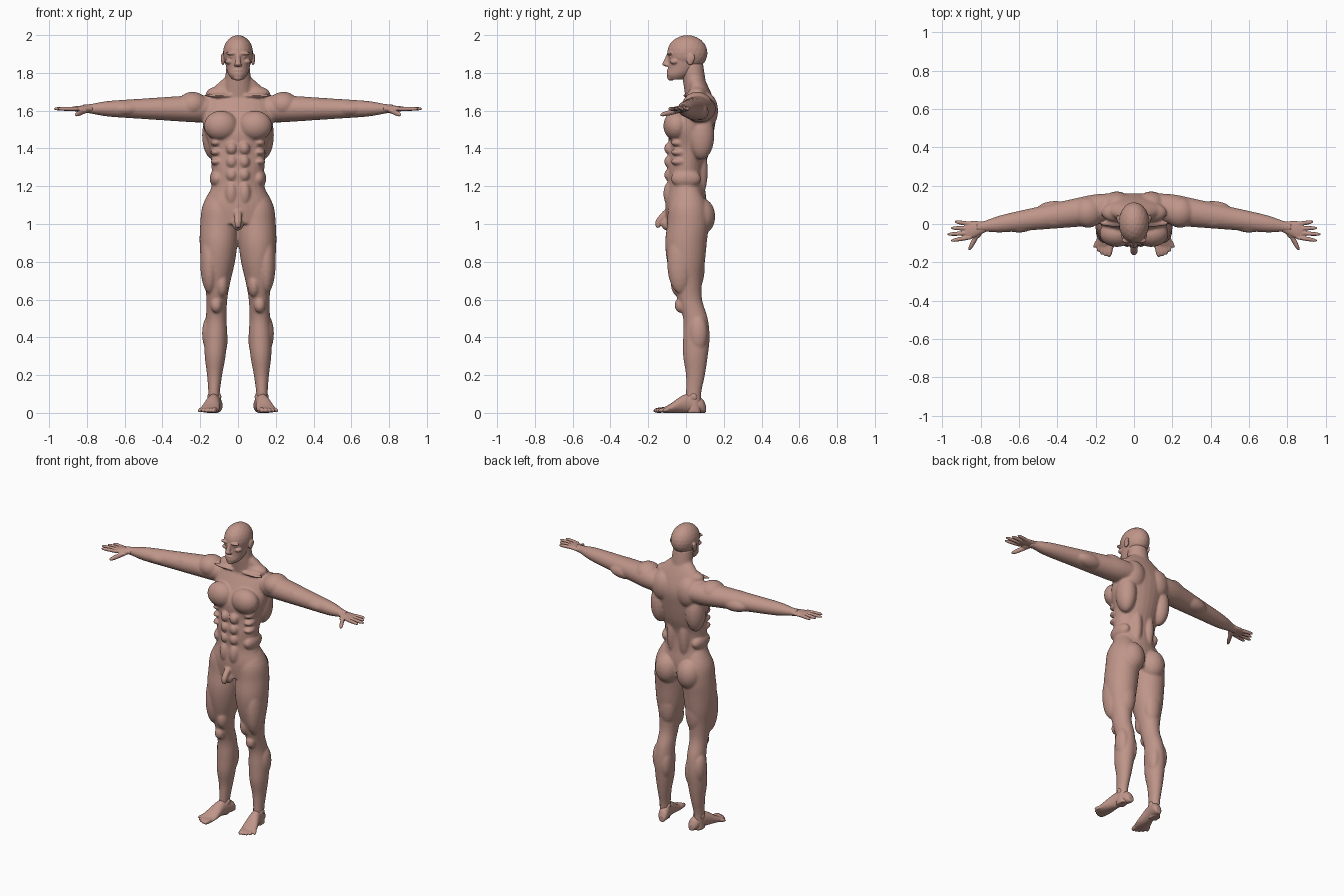
import bpy
import bmesh
import math
from mathutils import Matrix, Vector

cube = bpy.data.objects.get("Cube")
if cube:
    bpy.data.objects.remove(cube, do_unlink=True)

skin = bpy.data.materials.new("skin")
skin.use_nodes = True
skin.diffuse_color = (0.52, 0.3, 0.25, 1)
skin.node_tree.nodes["Principled BSDF"].inputs["Base Color"].default_value = skin.diffuse_color
SIDES = {"left": 1, "right": -1}


def smooth_rows(rows, steps=4):
    """Catmull-Rom interpolation between neighbouring sections."""
    rows = [Vector(row) for row in rows]
    result = []
    for i in range(len(rows) - 1):
        before, start, end = rows[max(i - 1, 0)], rows[i], rows[i + 1]
        after = rows[min(i + 2, len(rows) - 1)]
        for k in range(steps):
            t = k / steps
            linear = (end - before) * t / 2
            square = (before * 2 - start * 5 + end * 4 - after) * t * t / 2
            cubic = (start * 3 - before - end * 3 + after) * t * t * t / 2
            result.append(start + linear + square + cubic)
    return result + [rows[-1]]


def loft(bm, axis, rows, side=1, segments=28):
    """Closed tube along an axis; a row is position, two centres, two radii."""
    rings = []
    for position, centre_u, centre_v, radius_u, radius_v in smooth_rows(rows):
        ring = []
        for k in range(segments):
            angle = math.tau * k / segments
            u = centre_u + radius_u * math.cos(angle)
            v = centre_v + radius_v * math.sin(angle)
            x, y, z = {"x": (position, u, v), "y": (u, position, v), "z": (u, v, position)}[axis]
            ring.append(bm.verts.new((side * x, y, max(z, 0))))
        rings.append(ring)
    for low, high in zip(rings, rings[1:]):
        for k in range(segments):
            following = (k + 1) % segments
            bm.faces.new((low[k], low[following], high[following], high[k]))
    bm.faces.new(rings[0][::-1])
    bm.faces.new(rings[-1])


def blob(bm, centre, radii, side=1):
    """Ellipsoid form."""
    x, y, z = centre
    place = Matrix.Translation((side * x, y, z)) @ Matrix.Diagonal((*radii, 1))
    bmesh.ops.create_icosphere(bm, subdivisions=3, radius=1, matrix=place)


def mirrored_blobs(bm, forms):
    for centre, radii in forms.values():
        for side in SIDES.values():
            blob(bm, centre, radii, side)


def digit(bm, axis, start, end, radius, side):
    """Finger or toe with a rounded tip."""
    start, end = Vector(start), Vector(end)
    rows = []
    for t in (0, 0.5, 0.8, 0.95, 1):
        point = start.lerp(end, t)
        size = radius * math.sqrt(1.05 - t ** 6)
        order = (point.x, point.y, point.z) if axis == "x" else (point.y, point.x, point.z)
        rows.append((*order, size, size))
    loft(bm, axis, rows, side, segments=12)


def finish(bm, name, voxel, passes):
    """Fuse the overlapping forms into one smooth skin."""
    bmesh.ops.recalc_face_normals(bm, faces=bm.faces)
    mesh = bpy.data.meshes.new(name)
    bm.to_mesh(mesh)
    bm.free()
    mesh.materials.append(skin)
    obj = bpy.data.objects.new(name, mesh)
    bpy.context.collection.objects.link(obj)
    fuse = obj.modifiers.new("fuse", "REMESH")
    fuse.mode = "VOXEL"
    fuse.voxel_size = voxel
    fuse.use_smooth_shade = True
    relax = obj.modifiers.new("relax", "SMOOTH")
    relax.factor = 0.5
    relax.iterations = passes


# Torso: depth centre, half width and half depth at even heights
body = bmesh.new()
torso = [(0, .18, .1), (0, .18, .11), (0, .14, .1), (0, .14, .1), (.02, .15, .11),
         (.03, .18, .12), (.06, .19, .1), (.07, .15, .06), (.04, .04, .04)]
loft(body, "z", [(1 + i / 10, 0, y, width, depth) for i, (y, width, depth) in enumerate(torso)])

# Neck
loft(body, "z", [(1.65, 0, .06, .08, .06), (1.85, 0, .03, .06, .06)])

# Legs: depth centre and half width at even heights, from the sole up
leg = [(.04, .03), (.04, .03), (.05, .04), (.05, .055), (.055, .06), (.05, .055), (.02, .055),
       (.005, .07), (0, .09), (0, .1), (.01, .1), (.01, .09), (.01, .04)]
# Arms: distance from the middle and radius
arm = [(.1, .07), (.2, .08), (.3, .075), (.5, .06), (.6, .053), (.7, .044), (.78, .028), (.82, .025)]
for side in SIDES.values():
    loft(body, "z", [(i / 10, .13 - .03 * i / 10, y, width, width + .01)
                     for i, (y, width) in enumerate(leg)], side)
    loft(body, "x", [(x, .105 - .15 * x, 1.61, radius, radius * .9) for x, radius in arm], side)

# Muscles and bony landmarks
mirrored_blobs(body, {
    "chest": ((.09, -.05, 1.52), (.09, .07, .08)),
    "collar_bone": ((.1, .005, 1.68), (.08, .02, .01)),
    "shoulder": ((.24, .06, 1.63), (.08, .08, .07)),
    "neck_slope": ((.09, .06, 1.69), (.08, .05, .04)),
    "shoulder_blade": ((.09, .1, 1.6), (.08, .07, .1)),
    "side_of_back": ((.13, .08, 1.47), (.06, .07, .13)),
    "lower_back": ((.045, .06, 1.28), (.04, .055, .16)),
    "lower_belly": ((.035, -.08, 1.16), (.035, .04, .07)),
    "waist": ((.11, 0, 1.24), (.04, .08, .05)),
    "seat": ((.08, .075, 1.04), (.08, .08, .1)),
    "outer_thigh": ((.15, -.03, .8), (.05, .07, .17)),
    "inner_thigh": ((.085, -.03, .68), (.035, .05, .07)),
    "back_thigh": ((.1, .05, .78), (.06, .05, .14)),
    "kneecap": ((.115, -.03, .57), (.03, .03, .04)),
    "inner_calf": ((.09, .07, .39), (.035, .05, .1)),
    "outer_calf": ((.15, .065, .42), (.04, .05, .1)),
    "front_upper_arm": ((.42, .025, 1.625), (.09, .045, .04)),
    "back_upper_arm": ((.41, .07, 1.595), (.1, .05, .045)),
    "forearm": ((.6, .005, 1.61), (.09, .05, .04)),
})
# Belly blocks and ribs in three rows
for row in range(3):
    mirrored_blobs(body, {
        "belly_block": ((.033, -.085, 1.26 + .07 * row), (.03, .03, .035)),
        "rib": ((.115, -.035, 1.33 + .05 * row), (.03, .045, .02)),
    })
# Groin
loft(body, "z", [(.98, 0, -.15, .015, .01), (1.02, 0, -.14, .02, .02), (1.07, 0, -.1, .02, .02)])
blob(body, (0, -.1, 1), (.03, .03, .035))
finish(body, "body", voxel=.007, passes=3)

# Head: cranium, jaw and nose
head = bmesh.new()
blob(head, (0, .007, 1.905), (.08, .107, .095))
jaw = [(1.765, -.05, .03), (1.79, -.035, .05), (1.83, -.01, .063), (1.9, .005, .075)]
loft(head, "z", [(z, 0, y, width, width * 1.35) for z, y, width in jaw])
nose = [(1.835, .1, .013), (1.845, .108, .018), (1.86, .105, .014), (1.9, .092, .01)]
loft(head, "z", [(z, 0, -y, radius, radius) for z, y, radius in nose])
mirrored_blobs(head, {
    "brow": ((.03, -.085, 1.903), (.035, .016, .01)),
    "eye": ((.03, -.076, 1.884), (.015, .014, .01)),
    "cheek": ((.044, -.06, 1.86), (.024, .025, .016)),
    "nostril": ((.013, -.1, 1.842), (.008, .012, .008)),
    "ear": ((.08, .022, 1.87), (.01, .02, .03)),
    "ear_rim": ((.084, .03, 1.88), (.007, .018, .022)),
})
for height in (1.8, 1.813):
    blob(head, (0, -.089, height), (.025, .014, .006))
blob(head, (0, -.08, 1.775), (.025, .02, .017))
finish(head, "head", voxel=.004, passes=3)

palm = [(.77, .027, .02), (.8, .034, .018), (.85, .046, .015), (.88, .04, .01)]
sole = [(.105, .018, .02), (.08, .033, .04), (0, .036, .05), (-.08, .05, .025), (-.12, .05, .014)]
for label, side in SIDES.items():
    # Hand: palm, fingers fanned from the little finger, forward thumb
    hand = bmesh.new()
    loft(hand, "x", [(x, .14 - .2 * x, 1.61, width, height) for x, width, height in palm], side)
    for i in range(4):
        tip = (.975 - .02 * abs(i - 2), .012 - .033 * i, 1.61)
        digit(hand, "x", (.85, -.023 * i, 1.61), tip, .011, side)
    digit(hand, "y", (.805, -.03, 1.603), (.86, -.137, 1.577), .014, side)
    blob(hand, (.82, -.05, 1.6), (.025, .025, .014), side)
    finish(hand, label + "_hand", voxel=.004, passes=2)

    # Foot: sole turned outward, ankle bones, toes shrinking outward
    foot = bmesh.new()
    loft(foot, "y", [(y, .13 - .2 * y, height, width, height) for y, width, height in sole], side)
    for x in (.098, .152):
        blob(foot, (x, .04, .085), (.01, .02, .02), side)
    for i in range(5):
        tip = (.13 + .019 * i, -.172 + .003 * i * i, .012)
        digit(foot, "y", (.12 + .018 * i, -.09, .018), tip, .015 - .001 * i, side)
    finish(foot, label + "_foot", voxel=.0045, passes=2)
